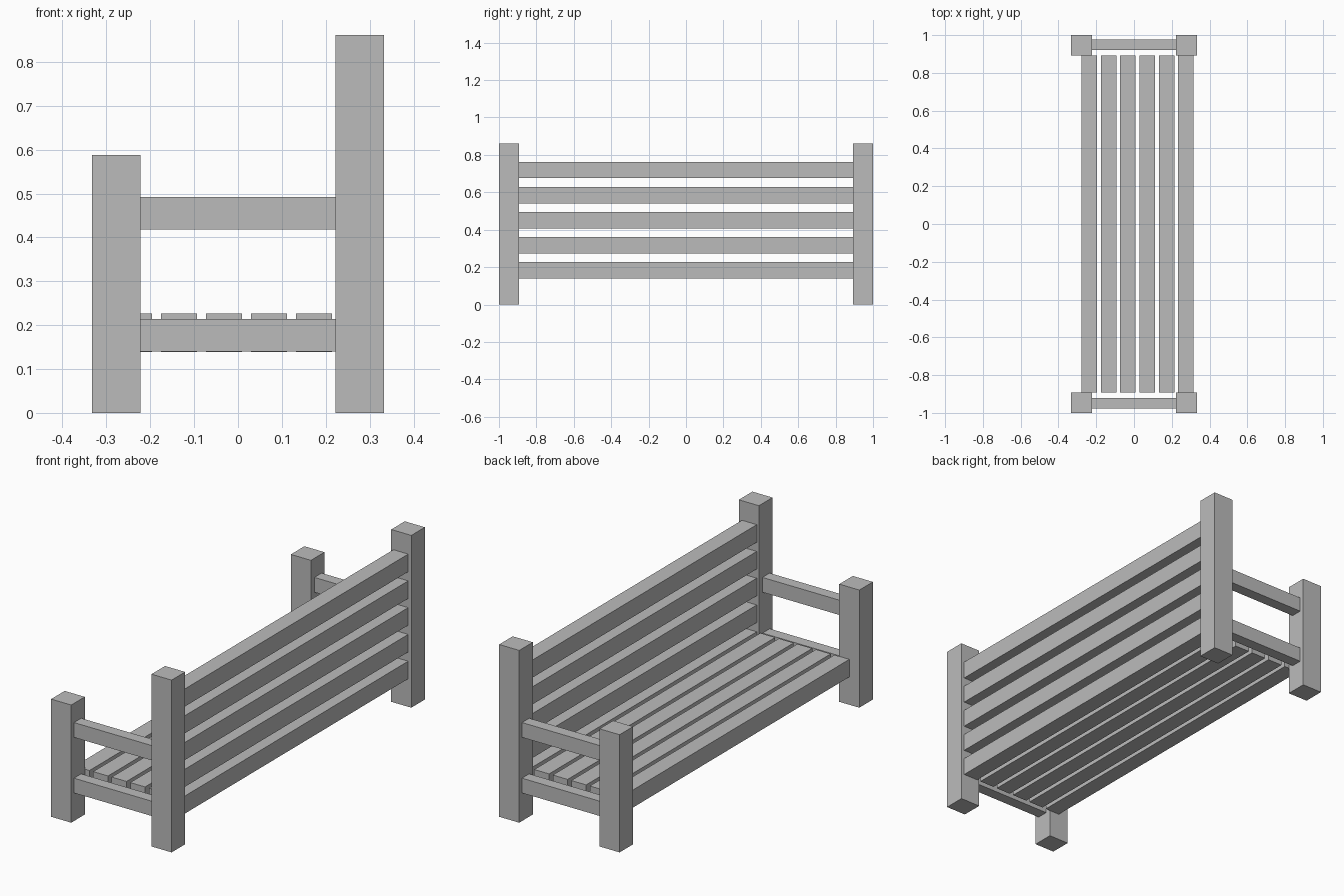
import bpy

cube = bpy.data.objects.get("Cube")
if cube:
    bpy.data.objects.remove(cube, do_unlink=True)

# Single flat colour
grey = bpy.data.materials.new("plain grey")
grey.use_nodes = True
colour = (0.5, 0.5, 0.5, 1)
grey.diffuse_color = colour
grey.node_tree.nodes["Principled BSDF"].inputs["Base Color"].default_value = colour


def box(name, x, y, z):
    """Box spanning the (low, high) pairs on each axis."""
    spans = (x, y, z)
    bpy.ops.mesh.primitive_cube_add(size=1, location=[(a + b) / 2 for a, b in spans])
    obj = bpy.context.object
    obj.name = name
    obj.scale = [b - a for a, b in spans]
    bpy.ops.object.transform_apply(location=False, rotation=False, scale=True)
    obj.data.materials.append(grey)
    return obj


OUT, IN = 0.333, 0.222      # post faces in x
END = 0.893                 # inner post faces in y
SLAT_W, SLAT_H = 0.082, 0.088

# Posts and side rails, one set at each end
for side, s in (("left", 1), ("right", -1)):
    def span(a, b):
        return tuple(sorted((s * a, s * b)))
    box(f"{side}_front_post", (-OUT, -IN), span(END, 1), (0, 0.588))
    box(f"{side}_back_post", (IN, OUT), span(END, 1), (0, 0.861))
    box(f"{side}_armrest", (-IN, IN), span(0.921, 0.978), (0.418, 0.492))
    box(f"{side}_seat_rail", (-IN, IN), span(0.921, 0.978), (0.14, 0.214))

# Seat slats
for i in range(5):
    x = -0.278 + i * 0.1025
    box(f"seat_slat_{i + 1}", (x, x + SLAT_W), (-END, END), (0.139, 0.139 + SLAT_H))

# Backrest slats, the lowest level with the seat
for i in range(5):
    z = 0.14 + i * 0.1338
    box(f"back_slat_{i + 1}", (0.234, 0.234 + SLAT_W), (-END, END), (z, z + SLAT_H))
